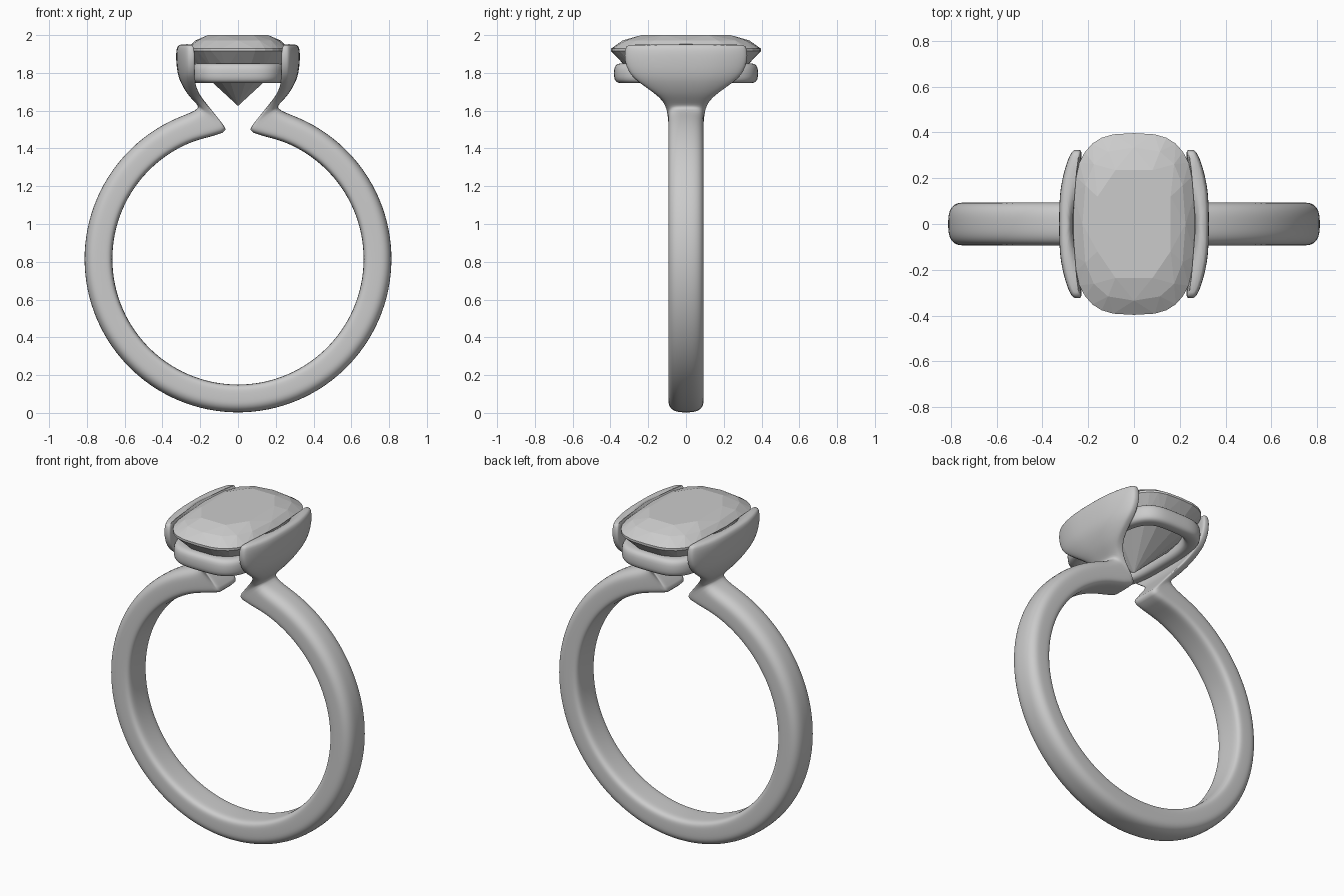
import bpy, bmesh
from math import sin, cos, pi, copysign

cube = bpy.data.objects.get("Cube")
if cube:
    bpy.data.objects.remove(cube, do_unlink=True)


def make_material(name, value):
    mat = bpy.data.materials.new(name)
    mat.use_nodes = True
    color = (value, value, value, 1)
    mat.diffuse_color = color
    mat.node_tree.nodes["Principled BSDF"].inputs["Base Color"].default_value = color
    return mat


metal = make_material("polished metal", 0.6)
stone = make_material("pale stone", 0.6)


def power(v, n):
    return copysign(abs(v) ** (2 / n), v)


def oval(a, b, n, count, phase=0.0):
    """Points of a superellipse with half sizes a, b and squareness n."""
    angles = [2 * pi * (i + phase) / count for i in range(count)]
    return [(a * power(cos(t), n), b * power(sin(t), n)) for t in angles]


def finish(name, bm, mat, smooth):
    bmesh.ops.recalc_face_normals(bm, faces=bm.faces)
    mesh = bpy.data.meshes.new(name)
    bm.to_mesh(mesh)
    bm.free()
    mesh.materials.append(mat)
    obj = bpy.data.objects.new(name, mesh)
    bpy.context.collection.objects.link(obj)
    if smooth:
        mod = obj.modifiers.new("Smooth", 'SUBSURF')
        mod.levels = mod.render_levels = 1
        mesh.polygons.foreach_set("use_smooth", [True] * len(mesh.polygons))
    return obj


def loft(name, rings, mat, closed):
    bm = bmesh.new()
    loops = [[bm.verts.new(p) for p in ring] for ring in rings]
    pairs = list(zip(loops, loops[1:]))
    if closed:
        pairs.append((loops[-1], loops[0]))
    else:
        bm.faces.new(loops[0])
        bm.faces.new(loops[-1])
    for a, b in pairs:
        for i in range(len(a)):
            j = (i + 1) % len(a)
            bm.faces.new((a[i], a[j], b[j], b[i]))
    return finish(name, bm, mat, True)


# Band and both side claws: one sweep from claw tip, around the finger, to claw tip
CENTRE, INNER, OUTER, HALF = 0.815, 0.666, 0.814, 0.094
BEND = 0.05


def section(xi, zi, xo, zo, width, side=0, n_in=5, n_out=2.8):
    ring = []
    for i in range(32):
        t = 2 * pi * (i + 0.5) / 32
        n = n_out if sin(t) > 0 else n_in
        f = 0.5 + 0.5 * power(sin(t), n)
        y = width * power(cos(t), n)
        x = xi + (xo - xi) * f - side * BEND * (y / 0.32) ** 2
        ring.append((x, y, zi + (zo - zi) * f))
    return ring


# inner x, inner z, outer x, outer z, half width
claw = [
    (.285, 1.952, .312, 1.952, .300),
    (.275, 1.944, .325, 1.943, .316),
    (.268, 1.920, .333, 1.920, .324),
    (.268, 1.870, .334, 1.870, .328),
    (.262, 1.800, .326, 1.800, .305),
    (.250, 1.750, .311, 1.755, .255),
    (.215, 1.690, .275, 1.695, .165),
    (.175, 1.645, .248, 1.665, .122),
    (.140, 1.600, .226, 1.642, .102),
    (.066, 1.512, .212, 1.626, .094),
    (.056, 1.484, .212, 1.610, HALF),
]


def claw_rings(side):
    return [section(side * xi, zi, side * xo, zo, w, side, 5, 4)
            for xi, zi, xo, zo, w in claw]


band = []
START, STEPS = 0.31, 56
for k in range(STEPS + 1):
    a = START + (2 * pi - 2 * START) * k / STEPS
    band.append(section(INNER * sin(a), CENTRE + INNER * cos(a),
                        OUTER * sin(a), CENTRE + OUTER * cos(a), HALF))
loft("band_with_claws", claw_rings(1) + band + claw_rings(-1)[::-1], metal, False)

# Rail under the stone, a rounded bar following a cushion outline
rail_rings = []
outer_path = oval(.255, .383, 3.6, 64, 0.5)
inner_path = oval(.175, .295, 3.6, 64, 0.5)
for (ox, oy), (ix, iy) in zip(outer_path, inner_path):
    rail_rings.append([(ix + (ox - ix) * (.5 + u), iy + (oy - iy) * (.5 + u), 1.798 + v)
                       for u, v in oval(.5, .054, 3, 12, 0.5)])
loft("seat_rail", rail_rings, metal, True)

# Cushion cut stone: flat facets wrapped around table, girdle, pavilion and culet
bm = bmesh.new()
tiers = [(.17, .25, 2.0, 2.6, 8, .5), (.225, .335, 1.972, 2.8, 16, 0),
         (.27, .397, 1.928, 3, 32, 0), (.27, .397, 1.915, 3, 32, 0),
         (.215, .31, 1.82, 2.6, 16, .5)]
for a, b, z, n, count, phase in tiers:
    for x, y in oval(a, b, n, count, phase):
        bm.verts.new((x, y, z))
bm.verts.new((0, 0, 1.625))
hull = bmesh.ops.convex_hull(bm, input=bm.verts)
loose = [v for v in bm.verts if not v.link_faces]
bmesh.ops.delete(bm, geom=loose, context='VERTS')
bmesh.ops.dissolve_limit(bm, angle_limit=0.02, verts=bm.verts, edges=bm.edges)
finish("cushion_stone", bm, stone, False)
